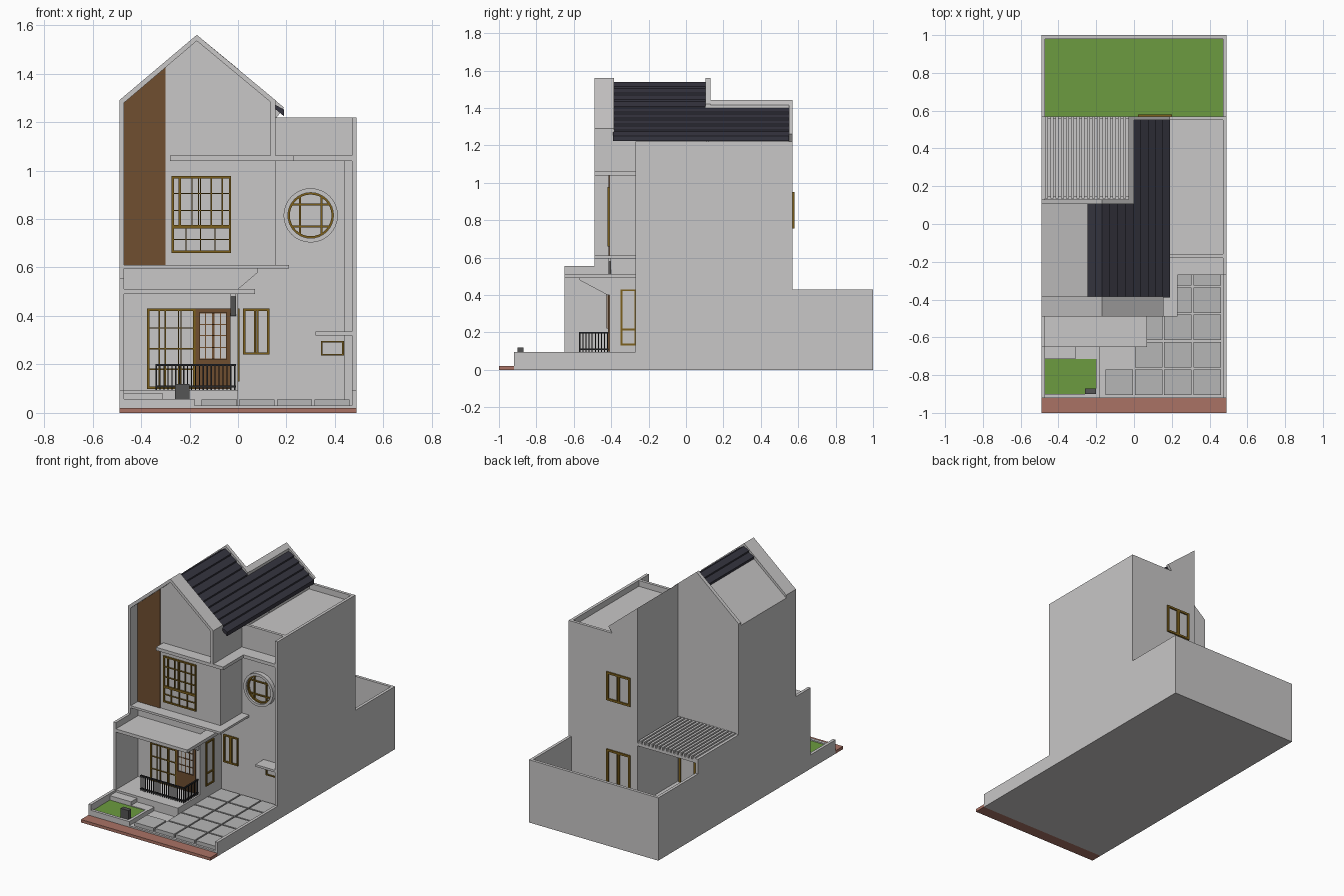
import bpy, bmesh, math

if "Cube" in bpy.data.objects:
    bpy.data.objects.remove(bpy.data.objects["Cube"])

def mat(name, r, g, b):
    m = bpy.data.materials.new(name)
    m.diffuse_color = (r, g, b, 1)
    m.use_nodes = True
    m.node_tree.nodes["Principled BSDF"].inputs["Base Color"].default_value = m.diffuse_color
    return m

WALL = mat("pale_grey_wall", .58, .57, .57)
TILE = mat("paving_grey", .47, .47, .47)
SLATE = mat("dark_slate", .036, .035, .05)
BROWN = mat("brown_wood", .16, .077, .03)
GOLD = mat("golden_frame", .2, .115, .012)
GREEN = mat("grass_green", .15, .33, .05)
BRICK = mat("red_brick", .40, .17, .13)
BLACK = mat("railing_black", .02, .02, .022)
DARK = mat("dark_grey", .09, .09, .09)

def finish(name, bm, m):
    bmesh.ops.recalc_face_normals(bm, faces=bm.faces)
    me = bpy.data.meshes.new(name)
    bm.to_mesh(me)
    bm.free()
    me.materials.append(m)
    ob = bpy.data.objects.new(name, me)
    bpy.context.collection.objects.link(ob)
    return ob

def boxes(name, items, m=WALL):
    """Join axis-aligned boxes (x0, x1, y0, y1, z0, z1) in one object."""
    bm = bmesh.new()
    for x0, x1, y0, y1, z0, z1 in items:
        vs = bmesh.ops.create_cube(bm, size=1)["verts"]
        for v in vs:
            v.co = (x1 if v.co.x > 0 else x0, y1 if v.co.y > 0 else y0, z1 if v.co.z > 0 else z0)
    return finish(name, bm, m)

def prisms(name, items, m=WALL, axis="y"):
    """Extrude (profile, low, high) along y (profile in xz) or x (profile in yz)."""
    bm = bmesh.new()
    for pts, lo, hi in items:
        co = (lambda p, t: (p[0], t, p[1])) if axis == "y" else (lambda p, t: (t, p[0], p[1]))
        a = [bm.verts.new(co(p, lo)) for p in pts]
        b = [bm.verts.new(co(p, hi)) for p in pts]
        bm.faces.new(a)
        bm.faces.new(b[::-1])
        for i in range(len(a)):
            j = (i + 1) % len(a)
            bm.faces.new((a[i], b[i], b[j], a[j]))
    return finish(name, bm, m)

def window(name, pos, a0, a1, z0, z1, vs=(), hs=(), w=.01, thin=.005, axis="y", m=GOLD):
    """Outer frame plus thin glazing bars, centred on the wall plane."""
    bars = [(a0, a0 + w, z0, z1), (a1 - w, a1, z0, z1), (a0, a1, z0, z0 + w), (a0, a1, z1 - w, z1)]
    bars += [(v - thin / 2, v + thin / 2, z0, z1) for v in vs]
    bars += [(a0, a1, h - thin / 2, h + thin / 2) for h in hs]
    d = .007
    if axis == "y":
        return boxes(name, [(a, b, pos - d, pos + d, c, e) for a, b, c, e in bars], m)
    return boxes(name, [(pos - d, pos + d, a, b, c, e) for a, b, c, e in bars], m)

# --- plot: slab, pavement, boundary walls, gardens
boxes("ground_slab", [(-.49, .49, -.92, 1, 0, .03)])
boxes("pavement", [(-.49, .49, -1, -.92, 0, .02)], BRICK)
boxes("front_side_walls", [(.47, .49, -.92, -.27, 0, .095), (-.49, -.47, -.92, -.65, 0, .095)])
boxes("back_garden_walls", [(.47, .49, .57, 1, 0, .43), (-.49, -.47, .57, 1, 0, .43),
                            (-.47, .47, .98, 1, 0, .43)])
boxes("back_lawn", [(-.47, .47, .57, .98, .03, .09)], GREEN)
boxes("front_lawn", [(-.47, -.2, -.9, -.715, .03, .05)], GREEN)
boxes("planter_walls", [(-.47, -.18, -.92, -.9, .03, .058), (-.2, -.18, -.9, -.715, .03, .058)])
boxes("mailbox", [(-.26, -.2, -.9, -.87, .055, .12)], DARK)
boxes("porch", [(-.47, 0, -.65, -.41, .03, .095), (-.47, -.31, -.715, -.65, .03, .08),
                (-.31, -.18, -.715, -.65, .03, .055)])

# driveway paving
tiles = []
for r in range(5):
    for c in range(4):
        x, y = -.155 + .155 * c, -.905 + .145 * r
        if c > 0 or r == 0:
            tiles.append((x + .005, x + .15, y, y + .135, .03, .055))
boxes("driveway_tiles", tiles, TILE)

# --- house body
boxes("ground_room", [(-.49, 0, -.41, .13, .03, .6)])
boxes("right_wing", [(0, .47, -.18, .57, .03, 1.18)])
boxes("right_side_wall", [(.47, .49, -.27, .57, 0, 1.22), (.44, .47, -.21, -.18, .03, 1.04)])
boxes("parapet", [(.155, .47, -.18, -.16, 1.18, 1.22), (.155, .47, .55, .57, 1.18, 1.22)])
prisms("upper_floor", [([(-.49, .6), (-.49, 1.27), (-.17, 1.535), (.155, 1.268), (.155, .6)], -.41, .11)])
boxes("left_front_fin", [(-.49, -.47, -.65, -.41, 0, .555), (-.49, -.47, -.49, -.41, .555, .7)])

# gable frame at the front, gable wall at the back
prisms("gable_frame", [([(-.49, .6), (-.49, 1.29), (-.17, 1.56), (.155, 1.29), (.155, 1.06), (.135, 1.06),
                         (.135, 1.282), (-.17, 1.535), (-.47, 1.28), (-.47, .6)], -.49, -.385)])
boxes("gable_return", [(.135, .155, -.39, -.17, 1.06, 1.27)])
prisms("rear_gable_wall", [([(-.49, .03), (-.49, 1.29), (-.17, 1.56), (0, 1.42), (0, .03)], .105, .13)])

# rear stair block under the long roof slope
prisms("rear_block", [([(-.03, .03), (-.03, 1.4), (.155, 1.255), (.155, .03)], .12, .56)])
prisms("rear_block_parapet", [([(-.03, 1.3), (-.03, 1.442), (0, 1.417), (0, 1.3)], .12, .56),
                              ([(-.03, .03), (-.03, 1.442), (.19, 1.26), (.16, 1.22), (.16, .03)], .55, .57)])

# stepped roof tiles
def tile_row(xa, xb, side=1):
    z = lambda x: 1.55 - .83 * (x + .17)
    p = [(xa, z(xa) - .01), (xb, z(xb)), (xb, z(xb) - .027), (xa, z(xa) - .027)]
    return p if side > 0 else [(-.34 - x, h) for x, h in p]

rows = [(tile_row(-.17 + .0425 * i, -.17 + .0425 * (i + 1)), -.39, .105) for i in range(4)]
rows += [(tile_row(.038 * i, .038 * (i + 1)), -.39, .55) for i in range(5)]
rows += [(tile_row(-.17 + .0375 * i, -.17 + .0375 * (i + 1), -1), -.39, .105) for i in range(2)]
prisms("roof_tiles", rows, SLATE)

# --- ledges, canopy and brackets
prisms_pts = [(-.28, -.41), (-.28, -.49), (.23, -.49), (.23, -.27), (.47, -.27), (.47, -.17), (-.28, -.17)]
bm = bmesh.new()
f = bm.faces.new([bm.verts.new((x, y, 1.04)) for x, y in prisms_pts])
up = bmesh.ops.extrude_face_region(bm, geom=[f])["geom"]
bmesh.ops.translate(bm, vec=(0, 0, .022), verts=[v for v in up if isinstance(v, bmesh.types.BMVert)])
finish("upper_ledge", bm, WALL)
boxes("bay_sill", [(-.47, .21, -.49, -.17, .595, .61)])
boxes("porch_canopy", [(-.47, .07, -.65, -.17, .49, .512)])
prisms("sill_bracket", [([(0, .51), (.08, .578), (.08, .597), (0, .597)], -.415, -.4)])
prisms("canopy_bracket", [([(-.57, .49), (-.57, .48), (-.42, .4), (-.40, .4), (-.40, .49)], -.03, -.008)], axis="x")
boxes("side_canopy", [(.32, .47, -.27, -.17, .32, .335)])

# tall timber panel under the gable
prisms("timber_panel", [([(-.47, .61), (-.47, 1.28), (-.30, 1.425), (-.30, .61)], -.415, -.408)], BROWN)

# --- windows and doors
window("porch_window", -.41, -.375, -.175, .098, .43, (-.325, -.3, -.245, -.235), (.18, .265, .35))
boxes("front_door", [(-.175, -.03, -.418, -.405, .098, .43)], BROWN)
boxes("front_door_glass", [(-.16, -.108, -.421, -.417, .22, .415), (-.098, -.045, -.421, -.417, .22, .415)])
window("front_door_bars", -.418, -.16, -.045, .22, .415, (-.134, -.072), (.27, .32, .365), .004, .004, m=BROWN)
window("bay_window_upper", -.412, -.275, -.028, .765, .977, (-.243, -.238, -.19, -.163, -.155, -.11, -.065), (.835, .905))
window("bay_window_lower", -.412, -.275, -.028, .66, .77, (-.215, -.155, -.095), (.715,))
window("front_small_window", -.182, .02, .13, .24, .43, (.07, .08), (), .01, .009)
window("utility_window", -.182, .342, .437, .237, .297, (), (), .007)
window("porch_side_window", 0, -.35, -.265, .13, .43, (), (.215,), .01, .01, "x")
window("back_window", .572, .02, .2, .755, .95, (.105, .117), (), .014, .01)
window("back_door", .572, .02, .2, .09, .42, (.105, .117), (), .014, .01)
window("patio_door", .132, -.3, -.04, .05, .42, (-.17, -.16), (), .014, .01)

# round window: wall-coloured ring, golden ring and lattice
def ring(name, r0, r1, y0, y1, m, n=32):
    bm = bmesh.new()
    loops = []
    for r, y in ((r0, y1), (r0, y0), (r1, y0), (r1, y1)):
        loops.append([bm.verts.new((.3 + r * math.cos(i * math.tau / n), y, .815 + r * math.sin(i * math.tau / n)))
                      for i in range(n)])
    for k in range(4):
        a, b = loops[k], loops[(k + 1) % 4]
        for i in range(n):
            j = (i + 1) % n
            bm.faces.new((a[i], a[j], b[j], b[i]))
    return finish(name, bm, m)

ring("round_window_surround", .094, .112, -.21, -.17, WALL)
ring("round_window_frame", .086, .095, -.195, -.175, GOLD)
lat = []
for o in (-.045, .045):
    h = math.sqrt(.09 ** 2 - o ** 2)
    lat += [(.3 + o - .004, .3 + o + .004, -.19, -.176, .815 - h, .815 + h),
            (.3 - h, .3 + h, -.19, -.176, .815 + o - .004, .815 + o + .004)]
boxes("round_window_lattice", lat, GOLD)

# --- porch railing
rail = [(-.34, -.008, -.573, -.563, z, z + .008) for z in (.105, .193)]
rail += [(-.018, -.008, -.57, -.415, z, z + .008) for z in (.105, .193)]
rail += [(-.34 + .0162 * i, -.335 + .0162 * i, -.571, -.566, .095, .2) for i in range(21)]
rail += [(-.016, -.011, -.57 + .0165 * i, -.565 + .0165 * i, .095, .2) for i in range(10)]
boxes("porch_railing", rail, BLACK)

# --- rear patio with slatted pergola
boxes("patio_walls", [(-.49, -.47, .13, .57, 0, .53), (-.47, -.03, .555, .57, .5, .52),
                      (-.47, -.03, .13, .145, .5, .52)])
boxes("patio_floor", [(-.47, -.03, .13, .57, .03, .09)])
boxes("pergola_slats", [(-.47 + .0275 * i, -.454 + .0275 * i, .135, .57, .51, .54) for i in range(16)])
